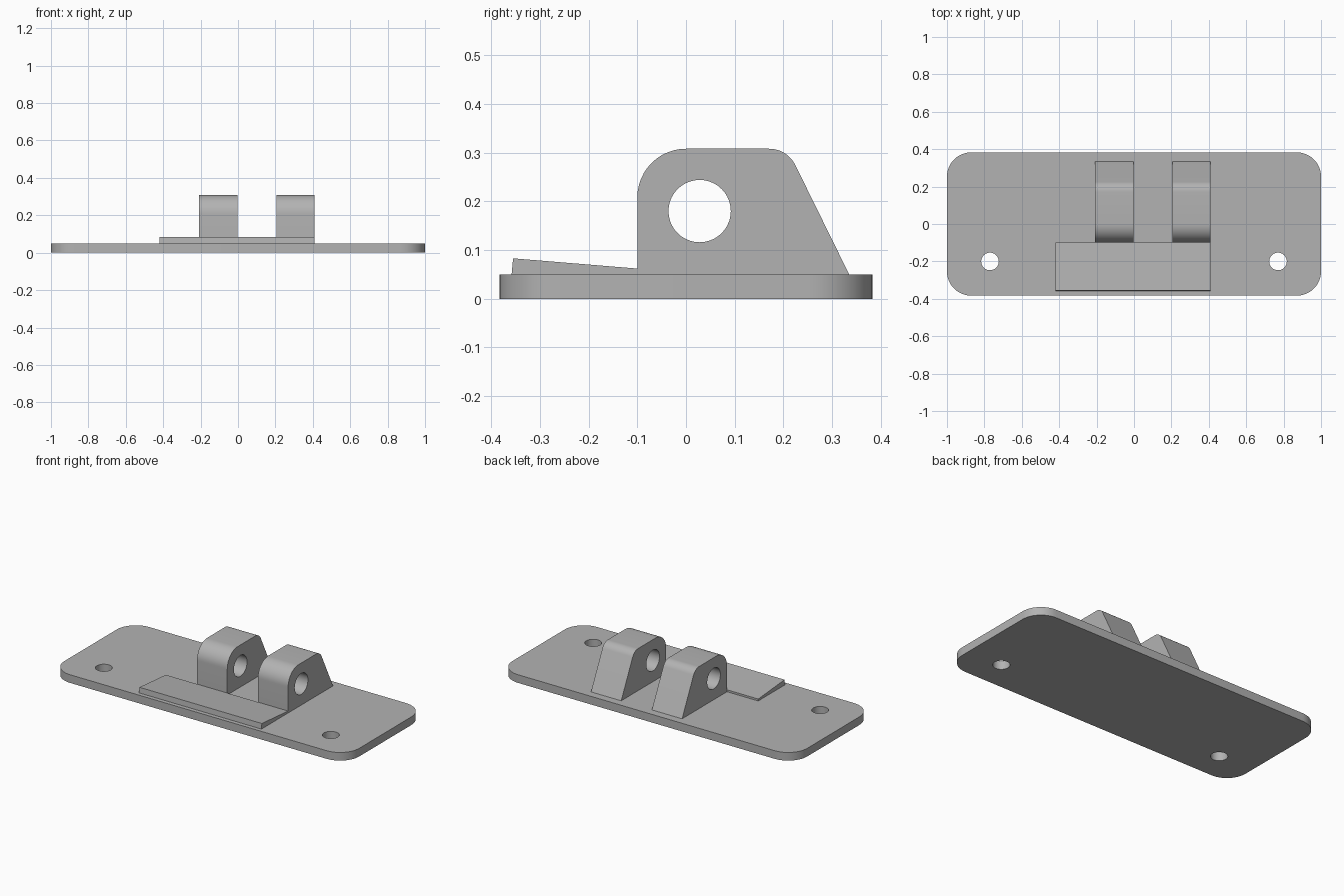
import bpy, bmesh, math
from mathutils import Vector

cube = bpy.data.objects.get("Cube")
if cube:
    bpy.data.objects.remove(cube, do_unlink=True)

# Single plain grey material
grey = bpy.data.materials.new("plain_grey")
grey.use_nodes = True
COLOUR = (0.45, 0.45, 0.45, 1)
grey.diffuse_color = COLOUR
grey.node_tree.nodes["Principled BSDF"].inputs["Base Color"].default_value = COLOUR


def outline(corners, steps=12):
    """Closed 2D outline from (u, v, fillet radius) corners."""
    points = []
    for i, (u, v, radius) in enumerate(corners):
        p = Vector((u, v))
        if not radius:
            points.append(p)
            continue
        a = (Vector(corners[i - 1][:2]) - p).normalized()
        b = (Vector(corners[(i + 1) % len(corners)][:2]) - p).normalized()
        half = a.angle(b) / 2
        centre = p + (a + b).normalized() * radius / math.sin(half)
        start = p + a * radius / math.tan(half) - centre
        end = p + b * radius / math.tan(half) - centre
        sweep = math.atan2(start.cross(end), start.dot(end))
        for k in range(steps + 1):
            t = sweep * k / steps
            c, s = math.cos(t), math.sin(t)
            points.append(centre + Vector((start.x * c - start.y * s,
                                           start.x * s + start.y * c)))
    return points


def circle(u, v, radius, count=40):
    return [Vector((u + radius * math.cos(math.tau * k / count),
                    v + radius * math.sin(math.tau * k / count)))
            for k in range(count)]


def extruded(name, loops, place, direction):
    """Fill the first loop, leaving the others as holes, then extrude."""
    bm = bmesh.new()
    edges = []
    for loop in loops:
        verts = [bm.verts.new(place(p.x, p.y)) for p in loop]
        edges += [bm.edges.new((verts[i - 1], verts[i])) for i in range(len(verts))]
    bmesh.ops.triangle_fill(bm, edges=edges, use_beauty=True)
    ext = bmesh.ops.extrude_face_region(bm, geom=bm.faces[:], use_keep_orig=True)
    moved = [g for g in ext["geom"] if isinstance(g, bmesh.types.BMVert)]
    bmesh.ops.translate(bm, verts=moved, vec=direction)
    bmesh.ops.recalc_face_normals(bm, faces=bm.faces[:])
    # Smooth fillets and bores, sharp rims
    for f in bm.faces:
        f.smooth = True
    for e in bm.edges:
        e.smooth = e.calc_face_angle(0) < math.radians(30)
    mesh = bpy.data.meshes.new(name)
    bm.to_mesh(mesh)
    bm.free()
    mesh.materials.append(grey)
    obj = bpy.data.objects.new(name, mesh)
    bpy.context.collection.objects.link(obj)
    return obj


TOP = 0.05

# Base plate with rounded corners and two screw holes
plate = outline([(x, y, 0.13) for x, y in
                 ((-1, -0.383), (1, -0.383), (1, 0.383), (-1, 0.383))])
holes = [circle(side * 0.77, -0.2, 0.047) for side in (-1, 1)]
extruded("base_plate", [plate] + holes, lambda u, v: (u, v, 0), (0, 0, TOP))

# Two hinge lugs with a pin bore
lug = outline([(-0.1, TOP, 0), (-0.1, 0.308, 0.1), (0.208, 0.308, 0.06), (0.335, TOP, 0)])
bore = circle(0.028, 0.18, 0.064)
for name, x in (("right_lug", -0.208), ("left_lug", 0.205)):
    extruded(name, [lug, bore], lambda u, v: (x, u, v), (0.205, 0, 0))

# Shallow wedge in front of the lugs
wedge = outline([(-0.358, TOP, 0), (-0.355, 0.083, 0), (-0.1, 0.062, 0), (-0.1, TOP, 0)])
extruded("front_wedge", [wedge], lambda u, v: (-0.42, u, v), (0.83, 0, 0))
